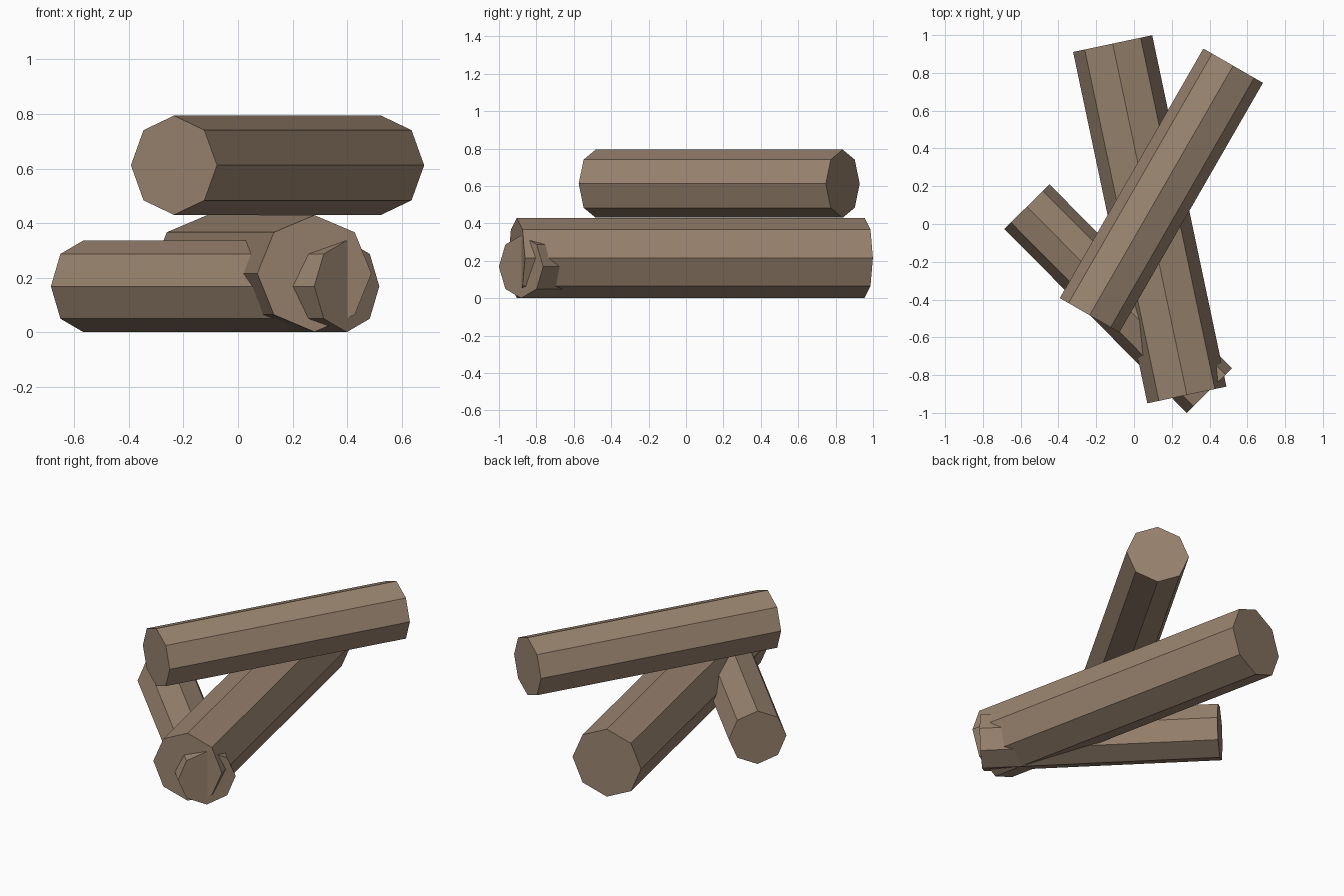
import bpy, math
from mathutils import Vector

if "Cube" in bpy.data.objects:
    bpy.data.objects.remove(bpy.data.objects["Cube"])

bark = bpy.data.materials.new("bark_brown")
bark.diffuse_color = (0.32, 0.23, 0.16, 1)
bark.use_nodes = True
bark.node_tree.nodes["Principled BSDF"].inputs["Base Color"].default_value = bark.diffuse_color


def log(name, start, end, radius):
    """Eight-sided log between two points, with a corner pointing straight up."""
    a, b = Vector(start), Vector(end)
    axis = b - a
    bpy.ops.mesh.primitive_cylinder_add(
        vertices=8, radius=radius, depth=axis.length, location=(a + b) / 2,
        rotation=(math.pi / 2, 0, math.atan2(axis.y, axis.x) + math.pi / 2))
    obj = bpy.context.object
    obj.name = name
    obj.data.materials.append(bark)
    return obj


# Two logs crossing on the ground
log("thick_ground_log", (0.28, -0.905, 0.215), (-0.113, 0.955, 0.215), 0.214)
log("thin_ground_log", (0.399, -0.882, 0.168), (-0.567, 0.092, 0.168), 0.168)
# One log resting on top
log("top_log", (-0.235, -0.483, 0.612), (0.525, 0.838, 0.612), 0.182)
